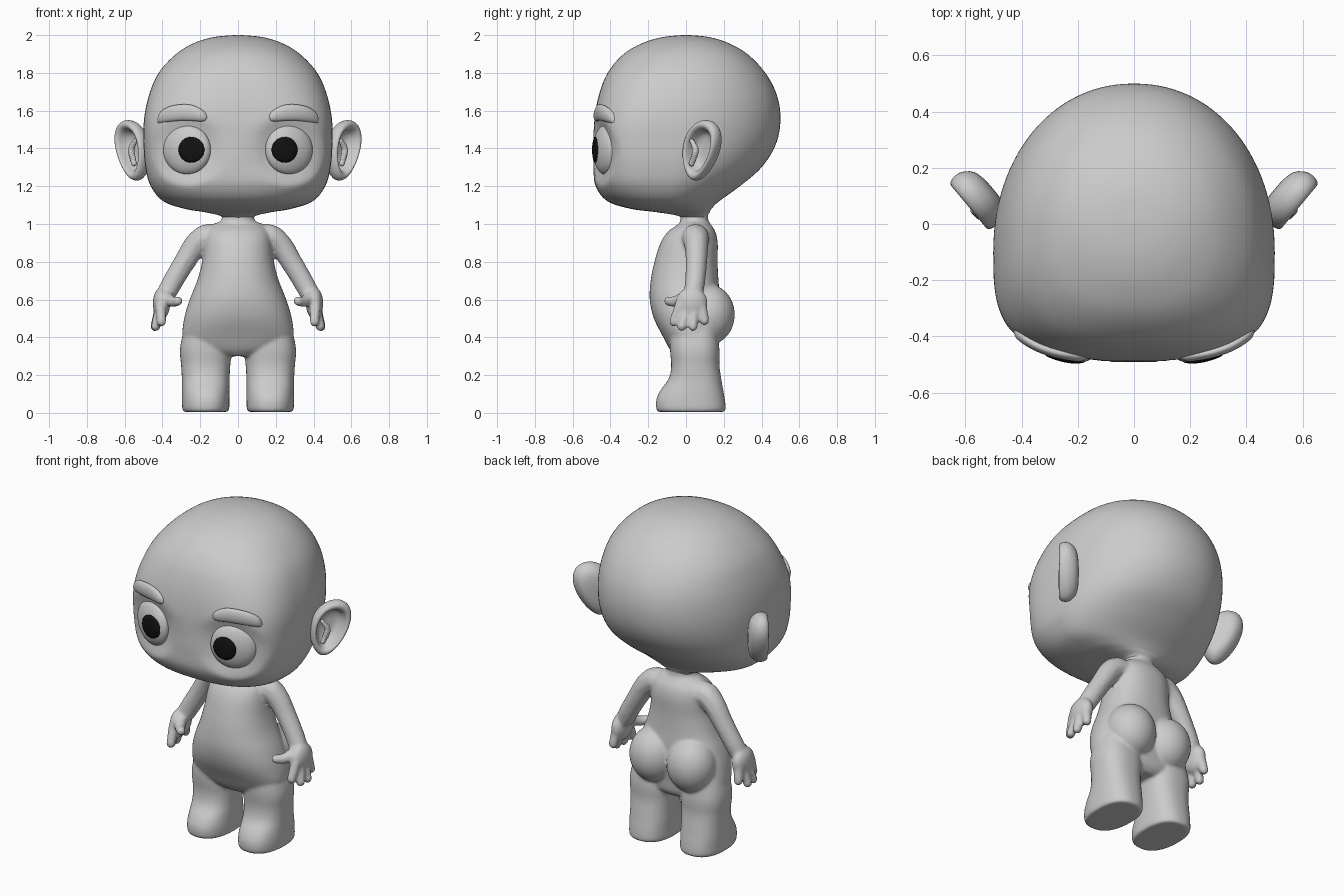
import bpy, bmesh, math
from mathutils import Vector, Matrix

if "Cube" in bpy.data.objects:
    bpy.data.objects.remove(bpy.data.objects["Cube"])


def material(name, c):
    m = bpy.data.materials.new(name)
    m.diffuse_color = (c, c, c, 1)
    m.use_nodes = True
    m.node_tree.nodes["Principled BSDF"].inputs["Base Color"].default_value = m.diffuse_color
    return m


GREY = material("clay grey", 0.6)
BLACK = material("pupil black", 0.006)


def finish(name, bm, mat=GREY):
    bmesh.ops.recalc_face_normals(bm, faces=bm.faces)
    me = bpy.data.meshes.new(name)
    bm.to_mesh(me)
    bm.free()
    me.materials.append(mat)
    me.polygons.foreach_set("use_smooth", [True] * len(me.polygons))
    ob = bpy.data.objects.new(name, me)
    bpy.context.collection.objects.link(ob)
    return ob


def loft(bm, rings):
    """Bridge rings of equal length and cap both ends."""
    rows = [[bm.verts.new(p) for p in r] for r in rings]
    n = len(rows[0])
    for a, b in zip(rows, rows[1:]):
        for i in range(n):
            j = (i + 1) % n
            bm.faces.new((a[i], a[j], b[j], b[i]))
    bm.faces.new(rows[0])
    bm.faces.new(rows[-1])


def smooth_rows(rows, k):
    """Catmull-Rom interpolation of table rows."""
    out = []
    for i in range(len(rows) - 1):
        p = [rows[max(i - 1, 0)], rows[i], rows[i + 1], rows[min(i + 2, len(rows) - 1)]]
        for s in range(k):
            t = s / k
            out.append([0.5 * (2 * b + (c - a) * t + (2 * a - 5 * b + 4 * c - d) * t * t
                               + (3 * b - a - 3 * c + d) * t ** 3) for a, b, c, d in zip(*p)])
    return out + [list(rows[-1])]


def spow(v, e):
    return math.copysign(abs(v) ** e, v)


def ring(z, w, yf, yc, yb, nf, nb, cx=0, n=72):
    """Rounded outline with separate front and back fullness."""
    pts = []
    for i in range(n):
        t = 2 * math.pi * i / n
        c, s = math.cos(t), math.sin(t)
        e = 2 / (nb if s > 0 else nf)
        d = yb - yc if s > 0 else yc - yf
        pts.append(Vector((cx + w * spow(c, e), yc + d * spow(s, e), z)))
    return pts


def beads(bm, pts):
    """Chain of closely spaced balls along (x, y, z, radius) points."""
    for x, y, z, r in smooth_rows(pts, 8):
        bmesh.ops.create_icosphere(bm, subdivisions=2, radius=r, matrix=Matrix.Translation((x, y, z)))


def ball(bm, loc, size):
    bmesh.ops.create_icosphere(bm, subdivisions=4, radius=1,
                               matrix=Matrix.Translation(loc) @ Matrix.Diagonal((*size, 1)))


# Head: z, half width, front, widest y, back, front and back fullness
head_rows = [
    (1.00, .080, -.025, .045, .115, 2, 2), (1.04, .088, -.035, .045, .115, 2, 2),
    (1.063, .18, -.16, .00, .125, 2.1, 2), (1.08, .28, -.29, -.06, .135, 2.3, 2),
    (1.12, .395, -.415, -.09, .175, 2.6, 2), (1.20, .462, -.478, -.10, .285, 2.9, 2.05),
    (1.30, .490, -.49, -.10, .40, 3.1, 2.1), (1.42, .50, -.49, -.10, .475, 3.2, 2.1),
    (1.55, .498, -.485, -.10, .50, 3.1, 2.1), (1.68, .472, -.462, -.08, .482, 2.8, 2.1),
    (1.80, .42, -.415, -.05, .42, 2.5, 2.1), (1.90, .328, -.33, -.02, .325, 2.3, 2.1),
    (1.96, .228, -.225, 0, .22, 2.1, 2.05), (1.99, .125, -.12, 0, .12, 2, 2), (2.0, .02, -.02, 0, .02, 2, 2)]
bm = bmesh.new()
loft(bm, [ring(*r, n=112) for r in smooth_rows(head_rows, 6)])
for v in bm.verts:  # shallow eye sockets
    if v.co.y < -.2:
        d = ((abs(v.co.x) - .27) ** 2 + (v.co.z - 1.39) ** 2) / .19 ** 2
        if d < 1:
            v.co.y += .05 * (1 - d)
finish("head", bm)

# Body: torso, legs, arms and hands fused into one skin
torso_rows = [
    (.30, .12, -.05, .04, .13, 2, 2), (.335, .24, -.085, .03, .16, 2.2, 2.2),
    (.40, .292, -.12, .03, .17, 2.3, 2.3), (.50, .285, -.17, .03, .18, 2.3, 2.4),
    (.60, .256, -.192, .02, .18, 2.2, 2.4), (.70, .216, -.187, .02, .172, 2.2, 2.3),
    (.80, .19, -.167, .02, .167, 2.2, 2.3), (.90, .178, -.135, .03, .168, 2.2, 2.3),
    (.96, .165, -.095, .04, .155, 2.1, 2.2), (1.00, .125, -.04, .045, .13, 2, 2),
    (1.02, .088, -.03, .045, .118, 2, 2), (1.06, .085, -.03, .045, .115, 2, 2)]
leg_rows = [
    (.005, .115, -.145, .04, .20, 2.4, 2.4), (.02, .124, -.157, .04, .21, 2.4, 2.4),
    (.07, .126, -.157, .04, .206, 2.4, 2.4), (.12, .126, -.135, .05, .197, 2.4, 2.4),
    (.18, .126, -.092, .05, .187, 2.4, 2.4), (.25, .130, -.078, .05, .177, 2.4, 2.4),
    (.35, .135, -.085, .05, .176, 2.4, 2.4), (.50, .10, -.08, .05, .15, 2.3, 2.3)]
bm = bmesh.new()
loft(bm, [ring(*r) for r in smooth_rows(torso_rows, 4)])
for s in (1, -1):
    loft(bm, [ring(*r, cx=s * .171) for r in smooth_rows(leg_rows, 4)])
    ball(bm, (s * .125, .12, .52), (.142, .138, .16))  # buttock
    # arm
    beads(bm, [(s * x, y, z, r) for x, y, z, r in (
        (.12, .05, .925, .075), (.175, .05, .925, .072), (.23, .055, .88, .064), (.285, .055, .795, .058),
        (.345, .048, .695, .055), (.375, .04, .64, .053))])
    # palm, four fingers and thumb
    ball(bm, (s * .405, .03, .58), (.046, .085, .085))
    for y0, y1, x1, z1 in ((-.03, -.065, .405, .482), (.01, -.022, .435, .457),
                           (.045, .037, .440, .457), (.08, .098, .420, .488)):
        beads(bm, [(s * .41, y0, .57, .03), (s * (.41 + x1) / 2, (y0 + y1) / 2, (.57 + z1) / 2, .028),
                   (s * x1, y1, z1, .026)])
    beads(bm, [(s * .385, .0, .615, .036), (s * .35, -.055, .59, .03), (s * .318, -.092, .592, .026)])
body = finish("body", bm)
rm = body.modifiers.new("fuse", 'REMESH')
rm.mode, rm.voxel_size, rm.use_smooth_shade = 'VOXEL', .009, True
sm = body.modifiers.new("soften", 'SMOOTH')
sm.factor, sm.iterations = .5, 6

# Ears: cupped shells, rows of (scale, depth)
ear_rows = [(.03, -.075), (.4, -.073), (.75, -.06), (.95, -.03), (1, .0), (.95, .025), (.84, .033),
            (.73, .022), (.64, -.01), (.52, -.032), (.3, -.042), (.03, -.043)]
for s, side in ((1, "left"), (-1, "right")):
    bm = bmesh.new()
    u, w = Vector((.64, .77, 0)), Vector((.77, -.64, 0))
    rings = []
    for k, d in smooth_rows(ear_rows, 3):
        pts = []
        for i in range(48):
            t = 2 * math.pi * i / 48
            a, b = k * math.cos(t), k * math.sin(t)
            p = Vector((.56, .078, 1.39)) + u * (.108 * a * (1 + .22 * b) + .035 * b) + w * d
            p.z += .16 * b
            pts.append(Vector((s * p.x, p.y, p.z)))
        rings.append(pts)
    loft(bm, rings)
    # inner fold of the ear
    beads(bm, [(s * x, y, z, r) for x, y, z, r in (
        (.545, .03, 1.44, .012), (.565, .05, 1.39, .018), (.55, .03, 1.32, .015))])
    finish(side + "_ear", bm)

# Eyes: flattened balls turned outward, each with a thin pupil plate
TURN, R, T = math.radians(20), .132, .055
for s, side in ((1, "left"), (-1, "right")):
    def place(a, d, c):
        return Vector((s * (.27 + a * math.cos(TURN) + d * math.sin(TURN)),
                       -.425 + a * math.sin(TURN) - d * math.cos(TURN), 1.393 + c))
    circle = [(math.cos(i * math.pi / 24), math.sin(i * math.pi / 24)) for i in range(48)]
    bm = bmesh.new()
    loft(bm, [[place(R * math.sin(q) * c, T * math.cos(q), R * math.sin(q) * v) for c, v in circle]
              for q in [.02 + (math.pi - .04) * i / 24 for i in range(25)]])
    finish(side + "_eye", bm)
    bm = bmesh.new()
    rings = []
    for r, lift in ((.068, -.003), (.068, .003), (.05, .004), (.03, .004), (.004, .004)):
        rings.append([])
        for c, v in circle:
            a, b = -.041 + r * c, r * v
            rings[-1].append(place(a, T * math.sqrt(1 - (a * a + b * b) / R ** 2) + lift, b))
    loft(bm, rings)
    finish(side + "_pupil", bm, BLACK)

# Brows: rounded strips hugging the forehead, rows of (x, z, half height)
brow_rows = [(.163, 1.566, .004), (.172, 1.568, .020), (.20, 1.577, .034), (.25, 1.589, .042),
             (.31, 1.590, .043), (.37, 1.580, .040), (.41, 1.563, .030), (.424, 1.549, .016), (.428, 1.545, .004)]
for s, side in ((1, "left"), (-1, "right")):
    bm = bmesh.new()
    rings = []
    for x, z, h in smooth_rows(brow_rows, 4):
        y = -.1 - .379 * (1 - (x / .495) ** 3.1) ** (1 / 3.1)
        th = .018 * min(1, h / .03)
        rings.append([(s * (x + .4 * th * math.cos(t)), y - th * math.cos(t), z + h * math.sin(t))
                      for t in [i * math.pi / 12 for i in range(24)]])
    loft(bm, rings)
    finish(side + "_brow", bm)
